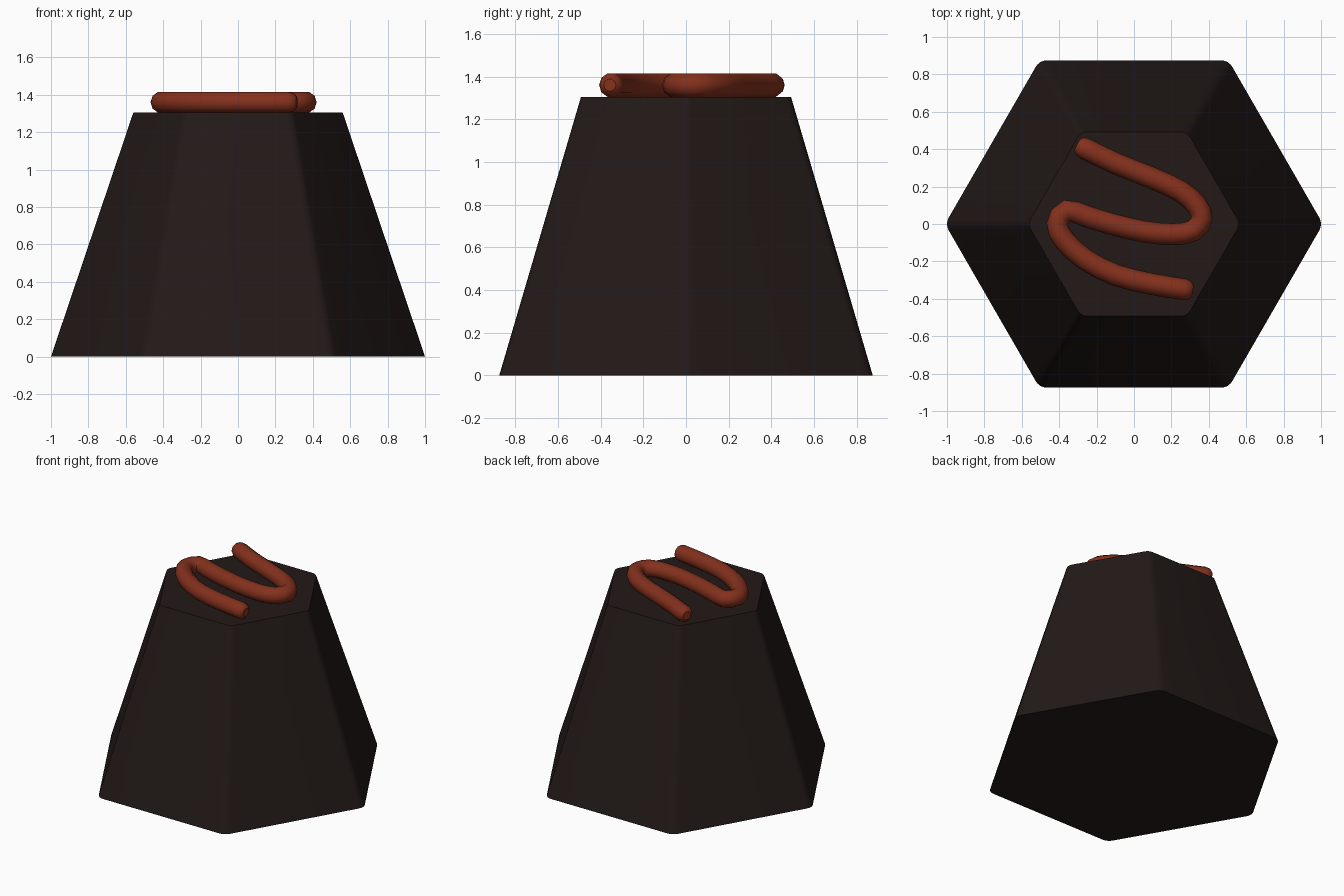
import bpy, bmesh, math
from mathutils import Vector

if "Cube" in bpy.data.objects:
    bpy.data.objects.remove(bpy.data.objects["Cube"])


def material(name, rgb):
    m = bpy.data.materials.new(name)
    m.diffuse_color = (*rgb, 1)
    m.use_nodes = True
    m.node_tree.nodes["Principled BSDF"].inputs["Base Color"].default_value = m.diffuse_color
    return m


def smooth(ob, angle):
    bpy.ops.object.select_all(action='DESELECT')
    ob.select_set(True)
    bpy.context.view_layer.objects.active = ob
    bpy.ops.object.shade_smooth_by_angle(angle=math.radians(angle))


def rounded_hexagon(apothem, r, z, steps=4):
    # corner arcs centred on a smaller hexagon
    inner = (apothem - r) / math.cos(math.pi / 6)
    pts = []
    for k in range(6):
        a = k * math.pi / 3
        for i in range(steps + 1):
            b = a - math.pi / 6 + i * math.pi / 3 / steps
            pts.append((inner * math.cos(a) + r * math.cos(b),
                        inner * math.sin(a) + r * math.sin(b), z))
    return pts


# Chocolate body: tapered hexagonal block with rounded upright edges
bm = bmesh.new()
low = [bm.verts.new(p) for p in rounded_hexagon(0.875, 0.068, 0)]
top = [bm.verts.new(p) for p in rounded_hexagon(0.492, 0.055, 1.305)]
n = len(low)
for i in range(n):
    j = (i + 1) % n
    bm.faces.new((low[i], low[j], top[j], top[i]))
bm.faces.new(top)
bm.faces.new(low[::-1])
me = bpy.data.meshes.new("chocolate_body")
bm.to_mesh(me)
bm.free()
body = bpy.data.objects.new("chocolate_body", me)
bpy.context.collection.objects.link(body)
me.materials.append(material("dark_chocolate", (0.016, 0.010, 0.009)))
smooth(body, 40)

# Icing drizzle: zigzag tube with softened ends
path = [(-0.265, 0.405), (-0.10, 0.325), (0.10, 0.245), (0.25, 0.175), (0.335, 0.10),
        (0.363, 0.03), (0.32, -0.035), (0.21, -0.055), (0.05, -0.04), (-0.12, 0.0),
        (-0.25, 0.04), (-0.36, 0.072), (-0.41, 0.0), (-0.37, -0.09), (-0.26, -0.19),
        (-0.10, -0.272), (0.09, -0.32), (0.27, -0.35)]
P = [Vector(p) for p in path]
pts = []
for i in range(len(P) - 1):
    a, b, c, d = P[max(i - 1, 0)], P[i], P[i + 1], P[min(i + 2, len(P) - 1)]
    for t in (0, 0.5):
        pts.append(0.5 * (2 * b + (c - a) * t + (2 * a - 5 * b + 4 * c - d) * t * t
                          + (3 * b - a - 3 * c + d) * t ** 3))
pts.append(P[-1])
d0 = (pts[0] - pts[1]).normalized()
d1 = (pts[-1] - pts[-2]).normalized()
pts = [pts[0] + d0 * 0.045, pts[0] + d0 * 0.03] + pts + [pts[-1] + d1 * 0.03, pts[-1] + d1 * 0.045]
radii = [0.5, 0.85] + [1] * (len(pts) - 4) + [0.85, 0.5]

cu = bpy.data.curves.new("icing_drizzle", 'CURVE')
cu.dimensions = '3D'
cu.bevel_depth = 0.058
cu.bevel_resolution = 3
cu.use_fill_caps = True
sp = cu.splines.new('POLY')
sp.points.add(len(pts) - 1)
for q, p, r in zip(sp.points, pts, radii):
    q.co = (p.x, p.y, 1.36, 1)
    q.radius = r
icing = bpy.data.objects.new("icing_drizzle", cu)
bpy.context.collection.objects.link(icing)
cu.materials.append(material("red_icing", (0.23, 0.030, 0.012)))
bpy.ops.object.select_all(action='DESELECT')
icing.select_set(True)
bpy.context.view_layer.objects.active = icing
bpy.ops.object.convert(target='MESH')
smooth(bpy.context.view_layer.objects.active, 50)
